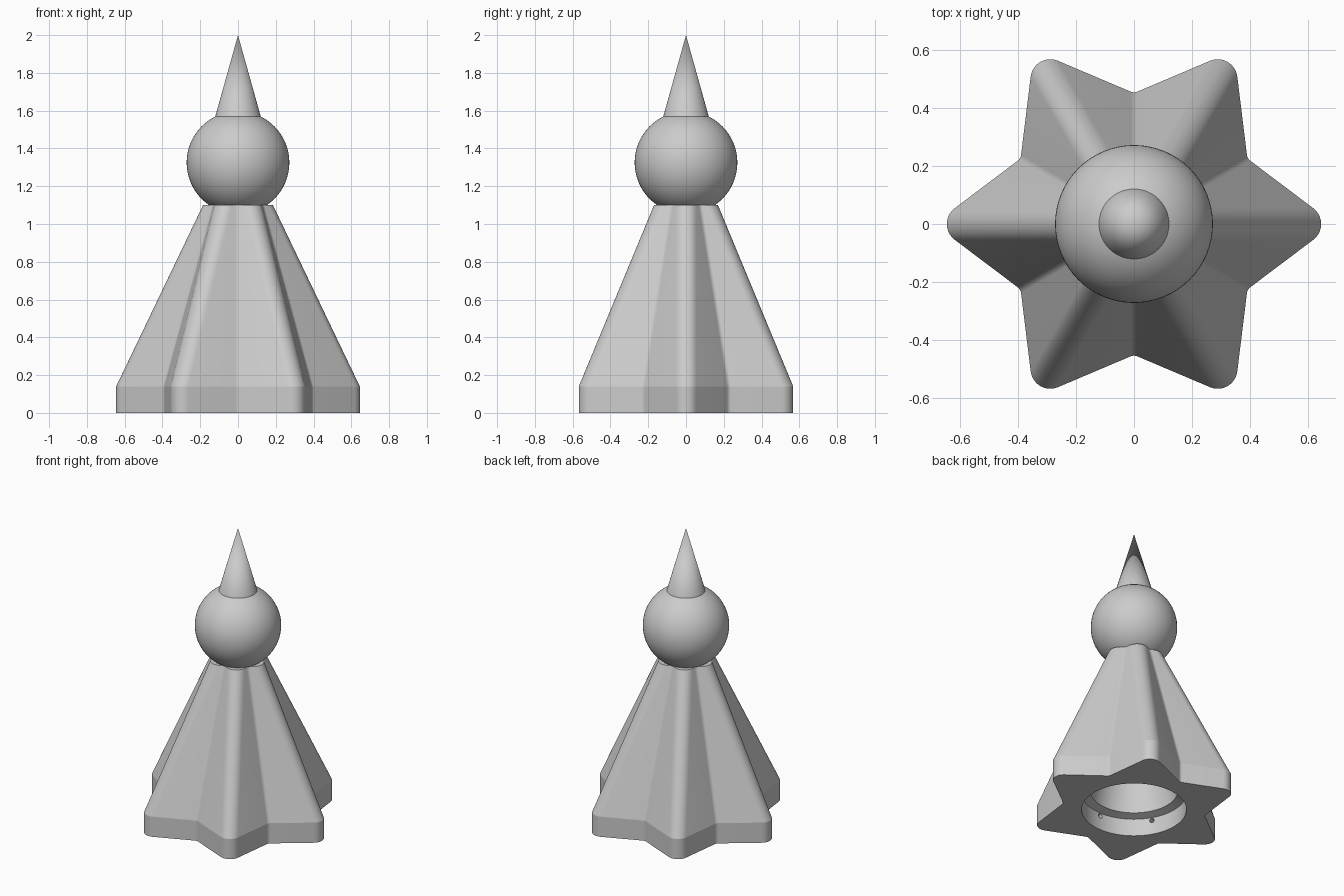
import bpy
import bmesh
from math import sin, cos, tan, pi, radians
from mathutils import Matrix, Vector

cube = bpy.data.objects.get("Cube")
if cube:
    bpy.data.objects.remove(cube, do_unlink=True)

GREY = (0.6, 0.6, 0.6, 1)
grey = bpy.data.materials.new("plain grey")
grey.use_nodes = True
grey.diffuse_color = GREY
grey.node_tree.nodes["Principled BSDF"].inputs["Base Color"].default_value = GREY


def finish(bm, name, angle=30):
    """Turn a bmesh into a smooth-shaded grey object."""
    bmesh.ops.recalc_face_normals(bm, faces=bm.faces)
    mesh = bpy.data.meshes.new(name)
    bm.to_mesh(mesh)
    bm.free()
    obj = bpy.data.objects.new(name, mesh)
    bpy.context.collection.objects.link(obj)
    mesh.materials.append(grey)
    shade(obj, angle)
    return obj


def shade(obj, angle):
    bpy.ops.object.select_all(action='DESELECT')
    obj.select_set(True)
    bpy.context.view_layer.objects.active = obj
    bpy.ops.object.shade_smooth_by_angle(angle=radians(angle))


def star(tip, tip_r=0.068, valley_r=0.03, half=radians(37), steps=10):
    """Six-pointed outline with rounded tips and valleys."""
    turn = pi / 2 - half
    valley = tip * tan(half) / (sin(pi / 6) + cos(pi / 6) * tan(half))
    tip_c = tip - tip_r / sin(half)
    valley_c = valley + valley_r / cos(turn - pi / 6)
    points = []
    for k in range(6):
        a, b = k * pi / 3, k * pi / 3 + pi / 6
        for i in range(steps + 1):
            n = a - turn + 2 * turn * i / steps
            points.append((tip_c * cos(a) + tip_r * cos(n), tip_c * sin(a) + tip_r * sin(n)))
        for i in range(steps + 1):
            n = a + turn + (pi / 3 - 2 * turn) * i / steps
            points.append((valley_c * cos(b) - valley_r * cos(n),
                           valley_c * sin(b) - valley_r * sin(n)))
    return points


def loft(rings):
    """Join closed rings of equal length and cap both ends."""
    bm = bmesh.new()
    loops = [[bm.verts.new(p) for p in ring] for ring in rings]
    for low, high in zip(loops, loops[1:]):
        for i in range(len(low)):
            j = (i + 1) % len(low)
            bm.faces.new((low[i], low[j], high[j], high[i]))
    bm.faces.new(loops[0][::-1])
    bm.faces.new(loops[-1])
    return bm


def circle(r, z, sides=64):
    return [(r * cos(2 * pi * i / sides), r * sin(2 * pi * i / sides), z) for i in range(sides)]


def cut(obj, cutter):
    mod = obj.modifiers.new("cut", 'BOOLEAN')
    mod.operation = 'DIFFERENCE'
    mod.solver = 'EXACT'
    mod.object = cutter
    bpy.context.view_layer.objects.active = obj
    bpy.ops.object.modifier_apply(modifier=mod.name)
    bpy.data.objects.remove(cutter, do_unlink=True)


# Fluted skirt: straight plinth, then a taper with constant corner rounding
levels = [(0.69, 0), (0.69, 0.14), (0.23, 1.10)]
skirt = finish(loft([[(x, y, z) for x, y in star(t)] for t, z in levels]), "fluted_skirt")

# Stepped socket and tapering hollow underneath
socket = [(0.33, -0.05), (0.33, 0.12), (0.275, 0.135), (0.275, 0.16), (0.09, 1.0)]
cut(skirt, finish(loft([circle(r, z) for r, z in socket]), "hollow_cutter"))

# Small holes in the socket wall behind each valley
bm = bmesh.new()
for k in range(6):
    a = k * pi / 3 + pi / 6
    place = (Matrix.Translation((0.33 * cos(a), 0.33 * sin(a), 0.1))
             @ Matrix.Rotation(a, 4, 'Z') @ Matrix.Rotation(pi / 2, 4, 'Y'))
    bmesh.ops.create_cone(bm, cap_ends=True, segments=12, radius1=0.016, radius2=0.016,
                          depth=0.1, matrix=place)
cut(skirt, finish(bm, "hole_cutter"))
shade(skirt, 15)

# Ball
bm = bmesh.new()
bmesh.ops.create_uvsphere(bm, u_segments=64, v_segments=32, radius=0.272,
                          matrix=Matrix.Translation((0, 0, 1.325)))
finish(bm, "ball")

# Pointed finial, sunk slightly into the ball
bm = bmesh.new()
bmesh.ops.create_cone(bm, cap_ends=True, segments=64, radius1=0.123, radius2=0, depth=0.44,
                      matrix=Matrix.Translation((0, 0, 1.78)))
finish(bm, "finial")
